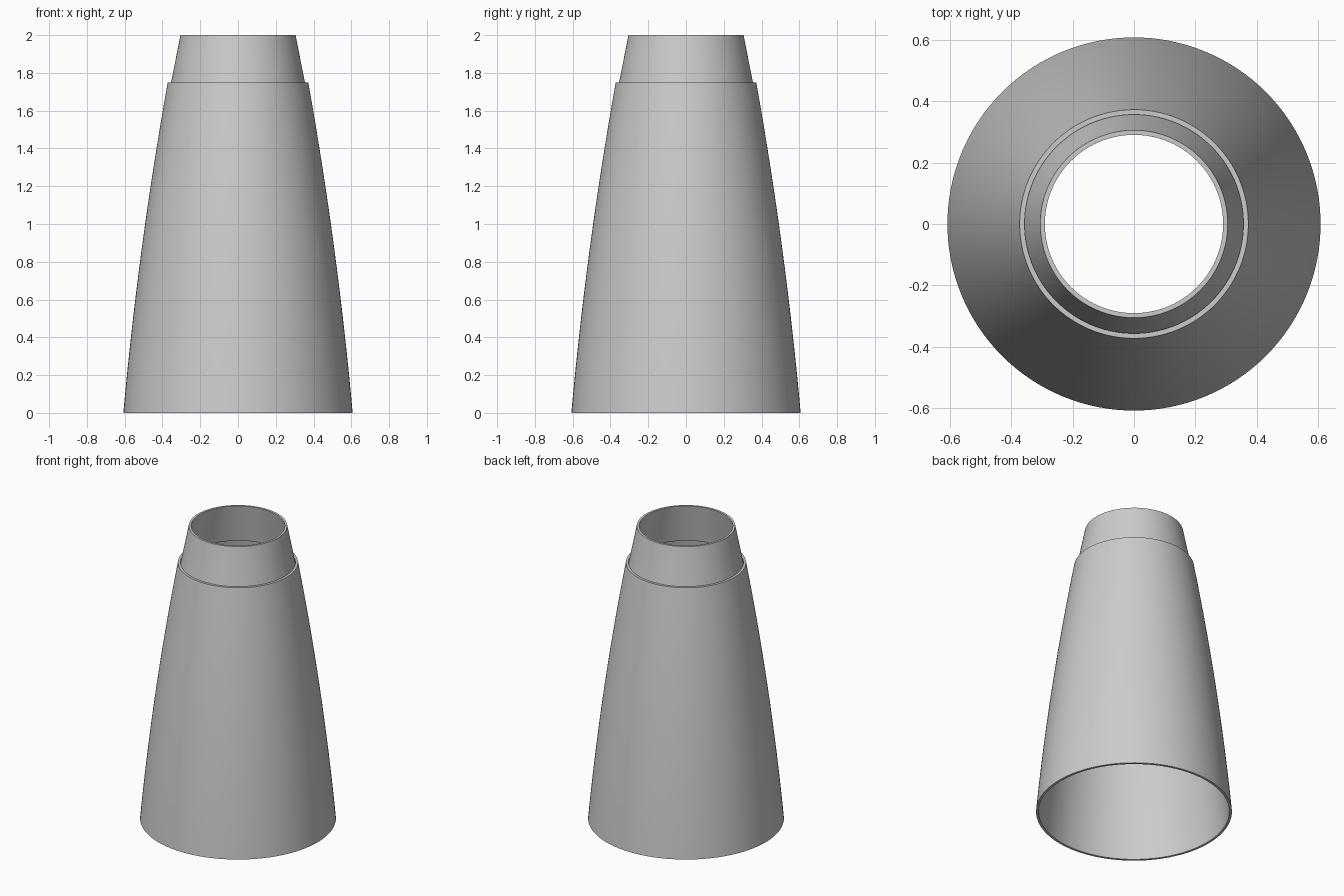
import bpy
import bmesh
import math

cube = bpy.data.objects.get("Cube")
if cube:
    bpy.data.objects.remove(cube, do_unlink=True)

SIDES = 128
WALL = 0.016
SHOULDER = 1.75

grey = bpy.data.materials.new("plain grey")
grey.use_nodes = True
colour = (0.6, 0.6, 0.6, 1)
grey.diffuse_color = colour
grey.node_tree.nodes["Principled BSDF"].inputs["Base Color"].default_value = colour


def lathe(name, profile):
    """Spin a closed (radius, height) outline around the z axis."""
    bm = bmesh.new()
    rings = []
    for i in range(SIDES):
        a = math.tau * i / SIDES
        rings.append([bm.verts.new((r * math.cos(a), r * math.sin(a), z)) for r, z in profile])
    n = len(profile)
    for i in range(SIDES):
        here, after = rings[i], rings[(i + 1) % SIDES]
        for j in range(n):
            k = (j + 1) % n
            bm.faces.new((here[j], after[j], after[k], here[k]))
    bmesh.ops.recalc_face_normals(bm, faces=bm.faces)
    mesh = bpy.data.meshes.new(name)
    bm.to_mesh(mesh)
    bm.free()
    mesh.materials.append(grey)
    obj = bpy.data.objects.new(name, mesh)
    bpy.context.collection.objects.link(obj)
    bpy.ops.object.select_all(action="DESELECT")
    obj.select_set(True)
    bpy.context.view_layer.objects.active = obj
    bpy.ops.object.shade_smooth_by_angle(angle=math.radians(30))
    return obj


def body_radius(z):
    return 0.607 - 0.09 * z - 0.0253 * z * z


# Gently bulging hollow skirt, open at both ends
heights = [SHOULDER * i / 16 for i in range(17)]
outer = [(body_radius(z), z) for z in heights]
inner = [(r - WALL, z) for r, z in reversed(outer)]
lathe("tapered_body", outer + inner)

# Narrower straight collar seated inside the top of the skirt
seat = SHOULDER - 0.01
lathe("top_collar", [(0.356, seat), (0.354, SHOULDER), (0.305, 2), (0.29, 2), (0.339, seat)])
